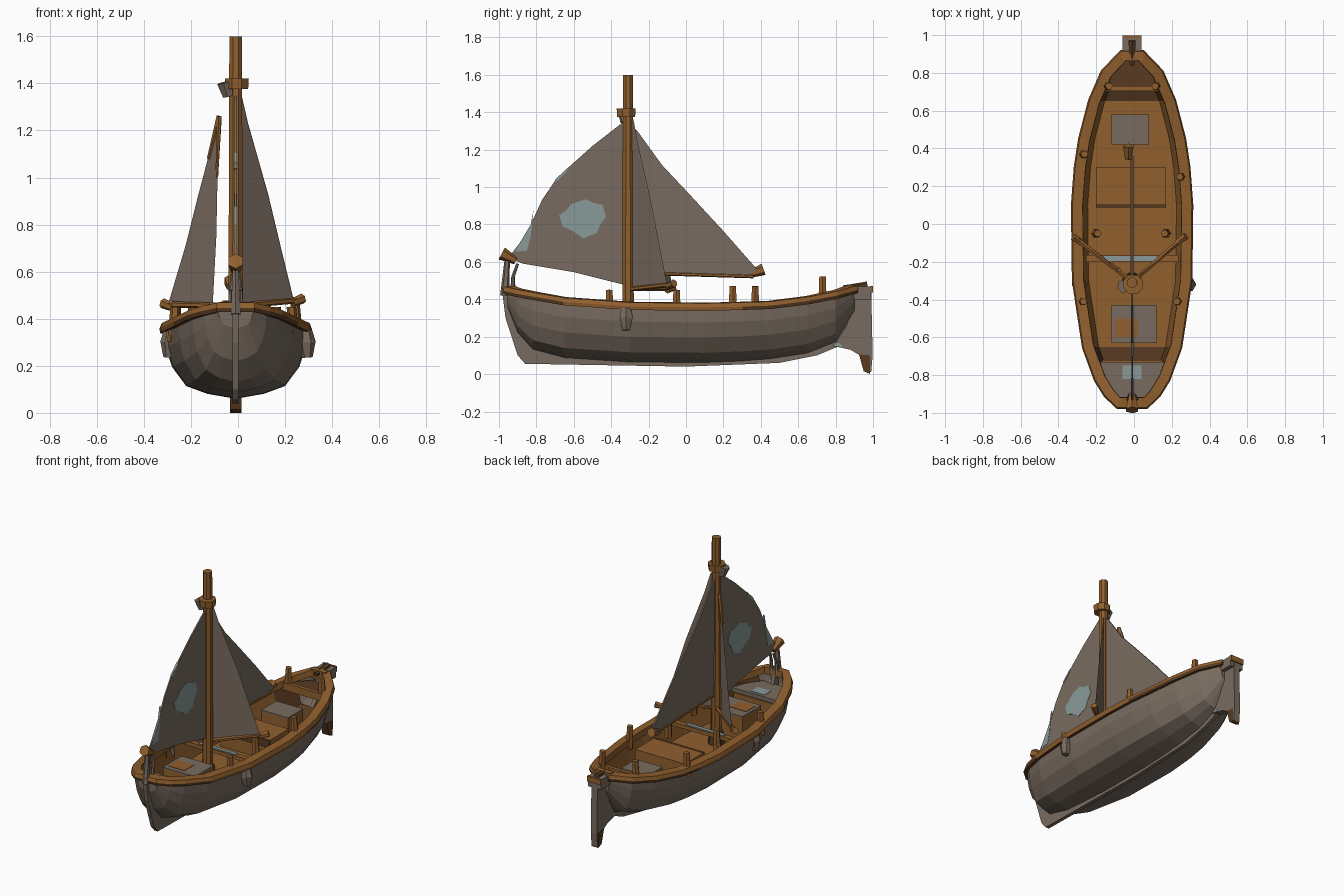
import bpy, bmesh, math
from mathutils import Vector

if "Cube" in bpy.data.objects:
    bpy.data.objects.remove(bpy.data.objects["Cube"])

def material(name, rgb):
    m = bpy.data.materials.new(name)
    m.diffuse_color = (*rgb, 1)
    m.use_nodes = True
    m.node_tree.nodes["Principled BSDF"].inputs["Base Color"].default_value = m.diffuse_color
    return m

GREY = material("weathered grey", (0.19, 0.148, 0.116))
WOOD = material("orange brown wood", (0.28, 0.115, 0.027))
DARK = material("dark brown wood", (0.095, 0.042, 0.015))
TEAL = material("pale teal", (0.25, 0.33, 0.32))
SHIFT = -0.01

def mesh(name, verts, faces, *mats):
    me = bpy.data.meshes.new(name)
    me.from_pydata([tuple(v) for v in verts], [], faces)
    bm = bmesh.new()
    bm.from_mesh(me)
    bmesh.ops.recalc_face_normals(bm, faces=bm.faces)
    bm.to_mesh(me)
    bm.free()
    for m in mats:
        me.materials.append(m)
    ob = bpy.data.objects.new(name, me)
    ob.location.x = SHIFT
    bpy.context.collection.objects.link(ob)
    return ob

def slab(name, pts, offset, mat):
    """Extrude a flat 3D polygon by an offset vector, centred on it."""
    o = Vector(offset) / 2
    n = len(pts)
    v = [Vector(p) - o for p in pts] + [Vector(p) + o for p in pts]
    f = [tuple(range(n)), tuple(range(n, 2 * n))]
    f += [(i, (i + 1) % n, (i + 1) % n + n, i + n) for i in range(n)]
    return mesh(name, v, f, mat)

def profile(name, yz, thick, mat, x=0):
    return slab(name, [(x, y, z) for y, z in yz], (thick, 0, 0), mat)

def box(name, x0, x1, y0, y1, z0, z1, mat):
    m = (z0 + z1) / 2
    return slab(name, [(x0, y0, m), (x1, y0, m), (x1, y1, m), (x0, y1, m)],
                (0, 0, z1 - z0), mat)

def tube(name, a, b, r0, r1, mat, n=6):
    a, b = Vector(a), Vector(b)
    q = (b - a).to_track_quat('Z', 'Y')
    v = []
    for c, r in ((a, r0), (b, r1)):
        v += [c + q @ Vector((r * math.cos(2 * math.pi * (i + .5) / n),
                              r * math.sin(2 * math.pi * (i + .5) / n), 0)) for i in range(n)]
    f = [(i, (i + 1) % n, (i + 1) % n + n, i + n) for i in range(n)]
    f += [tuple(range(n)), tuple(range(n, 2 * n))]
    return mesh(name, v, f, mat)

def loft(name, rows, *mats, caps=False):
    n = len(rows[0])
    v = [p for r in rows for p in r]
    f = [(k * n + i, k * n + i + 1, (k + 1) * n + i + 1, (k + 1) * n + i)
         for k in range(len(rows) - 1) for i in range(n - 1)]
    if caps:
        f += [tuple(range(n)), tuple(range(len(v) - n, len(v)))]
    return mesh(name, v, f, *mats)

# Hull stations: y, half width, rim height, bottom height
ST = [(-.955, .075, .45, .36), (-.90, .13, .435, .22), (-.82, .18, .42, .13),
      (-.65, .242, .39, .085), (-.3, .295, .365, .062), (.1, .3, .36, .06),
      (.3, .285, .365, .068), (.45, .262, .37, .08), (.65, .21, .395, .11),
      (.8, .145, .425, .17), (.9, .05, .455, .33)]

def at(y, k):
    for a, b in zip(ST, ST[1:]):
        if y <= b[0]:
            t = max(0, (y - a[0]) / (b[0] - a[0]))
            return a[k] + (b[k] - a[k]) * t
    return ST[-1][k]

def mirrored(half):
    return half + [(-x, y, z) for x, y, z in reversed(half[:-1])]

SHAPE = [(1, 1), (.99, .72), (.9, .45), (.7, .18), (.4, .07), (0, 0)]
loft("hull", [mirrored([(w * a, y, b + (t - b) * h) for a, h in SHAPE])
              for y, w, t, b in ST], GREY, caps=True)

# Inner planking and floor, dark towards the ends
inner = loft("interior", [mirrored([(w - .025, y, t), (max(.02, w - .065), y, max(.21, b + .09)),
                                    (0, y, max(.21, b + .09))])
                          for y, w, t, b in ST[1:-1]], WOOD, DARK)
for f in inner.data.polygons:
    f.material_index = int(f.center.y > .6 or f.center.y < -.68)

# Rail swept around the rim
right = [(w, y, t) for y, w, t, b in ST]
ring = right + [(-x, y, z) for x, y, z in reversed(right)]
n = len(ring)
rv = []
for i, p in enumerate(ring):
    a, b = ring[i - 1], ring[(i + 1) % n]
    nrm = Vector((b[1] - a[1], a[0] - b[0])).normalized()
    for off, dz in ((.02, -.022), (.024, -.004), (.016, .018), (-.038, .022), (-.04, -.02)):
        x = p[0] + nrm.x * off
        if x * p[0] < 0:
            x = math.copysign(.005, p[0])
        rv.append((x, p[1] + nrm.y * off, p[2] + dz))
rf = [(i * 5 + j, i * 5 + (j + 1) % 5, (i + 1) % n * 5 + (j + 1) % 5, (i + 1) % n * 5 + j)
      for i in range(n) for j in range(5)]
rail = mesh("rail", rv, rf, WOOD, DARK)
for i, f in enumerate(rail.data.polygons):
    if i % 5 == 4 or i % 5 == 0 and abs(f.center.y + .1) > .45:
        f.material_index = 1

# Keel, stem and rudder
profile("keel", [(-.985, .46), (-.965, .3), (-.9, .1), (-.86, .055), (0, .04), (.5, .06), (.7, .1),
                 (.82, .15), (.9, .32), (.92, .45), (.87, .44), (.84, .3), (.7, .16), (.5, .1),
                 (-.6, .11), (-.8, .18), (-.9, .36), (-.93, .46)], .025, GREY)
profile("rudder", [(.88, .46), (.99, .46), (.998, .1), (.99, .01), (.97, .02), (.93, .1),
                   (.88, .13), (.79, .15), (.86, .26)], .045, GREY)
profile("rudder_tip", [(.925, .105), (.985, .1), (.985, 0), (.95, .015)], .05, DARK)
profile("rudder_heel_patch", [(.785, .15), (.84, .148), (.82, .165), (.795, .167)], .05, TEAL)
box("rudder_head", -.05, .05, .885, .99, .4, .468, GREY)
box("rudder_cap", -.055, .055, .865, .9, .42, .478, WOOD)
box("rudder_cap_end", -.05, .05, .985, .999, .435, .472, WOOD)
tube("tiller", (0, .97, .473), (0, .84, .46), .022, .014, DARK)

# Small decks at both ends
def deck(name, ys, z, mat):
    side = [(at(y, 1) - .03, y, z) for y in ys]
    slab(name, side + [(-x, y, z) for x, y, z in reversed(side)], (0, 0, .03), mat)

deck("bow_deck", (-.92, -.82, -.73), .36, GREY)
deck("stern_deck", (.72, .8, .87), .385, DARK)
box("stern_beam", -.155, .155, .705, .73, .37, .42, WOOD)
box("bow_bulkhead", -.16, .16, -.735, -.72, .22, .35, WOOD)
profile("bow_deck_patch", [(-.82, .374), (-.75, .374), (-.75, .378), (-.82, .378)], .1, TEAL)

# Seats, boxes and thwart
for name, d, top in (("bow_box", (-.11, .13, -.63, -.43, .2, .36), GREY),
                     ("middle_box", (-.19, .18, .1, .3, .2, .34), WOOD),
                     ("aft_box", (-.11, .09, .42, .58, .2, .345), GREY)):
    box(name, *d, WOOD)
    box(name + "_lid", *d[:4], d[5], d[5] + .009, top)
box("bow_box_stain", -.09, .03, -.6, -.5, .369, .372, WOOD)
box("thwart", -.245, .245, -.2, -.165, .32, .345, WOOD)
box("thwart_strip", -.15, .13, -.195, -.17, .345, .352, TEAL)
box("middle_plank", -.19, .18, .088, .105, .3, .35, DARK)

# Mast with collar and block
tube("mast", (0, -.31, .2), (0, -.31, 1.6), .034, .029, WOOD, 8)
tube("mast_collar", (.005, -.32, 1.375), (.005, -.32, 1.42), .052, .055, WOOD, 8)
tube("mast_block", (-.03, -.325, 1.345), (-.045, -.33, 1.405), .025, .036, GREY)
tube("mast_foot", (0, -.31, .2), (0, -.31, .29), .055, .045, DARK, 8)

# Centreline sails
profile("fore_sail", [(-.32, 1.36), (-.5, 1.22), (-.69, 1.05), (-.77, .93), (-.83, .8),
                      (-.89, .7), (-.95, .62), (-.87, .59), (-.6, .545), (-.32, .475)], .009, GREY)
profile("aft_sail", [(-.3, 1.34), (-.26, 1.3), (-.13, 1.12), (.02, .96), (.2, .765), (.38, .56),
                     (.33, .525), (-.1, .54), (-.3, .55)], .009, GREY)
tube("aft_boom", (0, -.3, .542), (0, .36, .522), .01, .01, WOOD)
tube("aft_boom_tip", (-.02, .345, .535), (-.02, .415, .56), .02, .032, WOOD)

# Teal patches through the fore sail
blob = [(1, .1), (.85, .75), (.45, .85), (.1, 1.05), (-.5, .8), (-.75, .45), (-1.05, .2),
        (-.9, -.4), (-.45, -.65), (0, -1.05), (.6, -.75), (.75, -.3)]
profile("sail_patch", [(-.55 + .122 * a, .83 + .1 * b) for a, b in blob], .0135, TEAL)
profile("edge_patch_low", [(-.815, .88), (-.83, .8), (-.89, .7), (-.915, .655), (-.85, .66),
                           (-.83, .74)], .0135, TEAL)
profile("edge_patch_high", [(-.7, 1.04), (-.63, 1.105), (-.64, 1.08), (-.69, 1.03)], .0135, TEAL)

# Side sails standing over splayed booms
def side_sail(name, xz, end):
    pts = [(x, -.3 + abs(x) * .8, z) for x, z in xz]
    slab(name, pts, (math.copysign(-.006, end[0]), .007, 0), GREY)
    start = (math.copysign(.02, end[0]), -.29, .455)
    tube(name + "_boom", start, end, .012, .014, WOOD)
    tip = Vector(end)
    out = Vector((math.copysign(.03, end[0]), .022, .012))
    tube(name + "_boom_tip", tip - out, tip + out * .5, .018, .022, WOOD)
    return pts

side_sail("right_sail", [(.02, 1.36), (.05, 1.23), (.135, .93), (.19, .7), (.245, .475),
                         (.02, .46)], (.27, -.075, .48))
edge = side_sail("left_sail", [(-.07, 1.26), (-.115, 1.08), (-.16, .91), (-.21, .71), (-.28, .475),
                               (-.1, .465), (-.085, .75), (-.08, 1.0)], (-.295, -.08, .46))
tube("left_sail_trim", edge[0], edge[1], .012, .008, WOOD)
tube("left_sail_inner_trim", edge[0], edge[7], .012, .006, WOOD)

# Bow fitting: curved stay and knob
for x in (-.02, .02):
    tube("bow_stay", (x * .6, -.9, .59), (x, -.925, .52), .008, .01, GREY)
    tube("bow_stay", (x, -.925, .52), (x, -.925, .44), .01, .014, GREY)
tube("bow_post", (0, -.955, .62), (0, -.97, .42), .014, .024, GREY)
tube("bow_spar", (0, -.985, .645), (0, -.91, .605), .036, .02, WOOD)

# Mooring posts along the rail
for x, y, z in ((.245, -.41, .36), (-.265, -.41, .36), (.26, .25, .38), (-.26, .37, .38),
                (.13, .73, .43), (-.13, .73, .43), (.18, -.05, .36), (-.19, -.05, .36)):
    s = math.copysign(1, x)
    tube("mooring_post", (x, y, z - .06), (x - .008 * s, y, z + .09), .026, .02, WOOD)

# Fenders hanging outside
for s in (-1, 1):
    x = s * .295 + .01
    tube("fender", (x, -.32, .235), (x - s * .005, -.32, .30), .022, .04, GREY)
    tube("fender_top", (x - s * .005, -.32, .30), (x - s * .01, -.32, .35), .04, .03, GREY)
